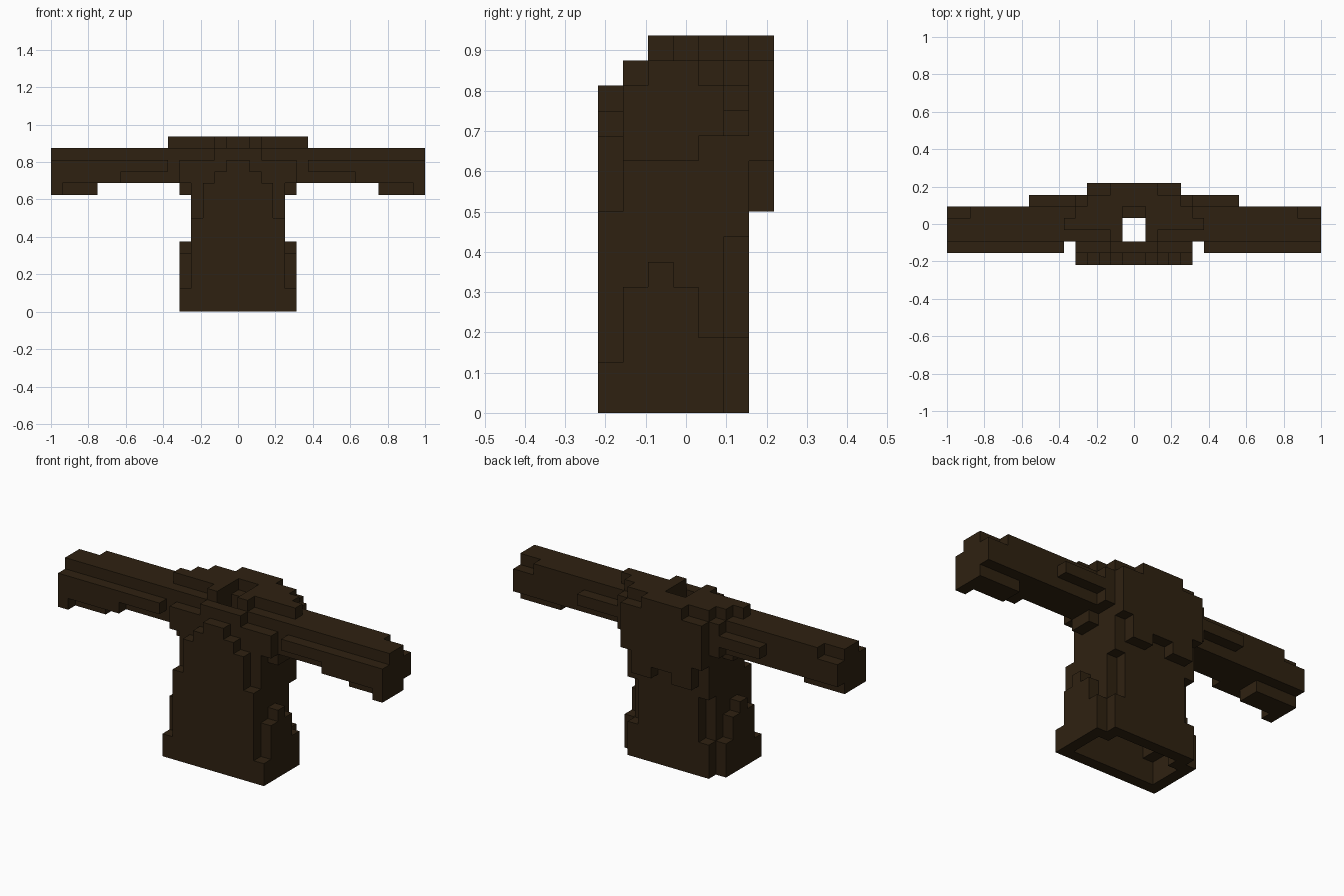
import bpy
import bmesh
from mathutils import Vector

cube = bpy.data.objects.get("Cube")
if cube:
    bpy.data.objects.remove(cube, do_unlink=True)

U = 1 / 16          # edge length of one block
Y0 = -3.5 * U       # front plane of the block grid

cloth = bpy.data.materials.new("dark_brown_cloth")
cloth.use_nodes = True
COLOR = (0.028, 0.0155, 0.0055, 1)
cloth.diffuse_color = COLOR
bsdf = cloth.node_tree.nodes["Principled BSDF"]
bsdf.inputs["Base Color"].default_value = COLOR
bsdf.inputs["Roughness"].default_value = 0.9


def box(x0, x1, y0, y1, z0, z1):
    """Blocks filling a box on the positive x side."""
    return {(x, y, z) for x in range(x0, x1)
            for y in range(y0, y1) for z in range(z0, z1)}


def union(*boxes):
    return set().union(*[box(*b) for b in boxes])


def mirrored(cells):
    return {(-1 - x, y, z) for x, y, z in cells}


# Torso core: walls, back layer and shoulder block
torso = union((0, 4, 1, 5, 0, 13), (0, 3, 5, 6, 3, 7), (0, 4, 5, 6, 0, 3),
              (0, 4, 5, 6, 7, 14), (0, 5, 2, 6, 11, 14), (0, 5, 1, 2, 11, 13),
              (4, 5, 2, 4, 10, 11), (0, 2, 1, 2, 13, 14))
# Hollow inside, open at the hem and the neck
hollow = union((0, 4, 1, 4, 0, 2), (0, 3, 1, 5, 0, 8), (0, 3, 2, 5, 8, 12),
               (0, 1, 2, 4, 12, 15))
torso -= hollow

# Stepped chest panel
front_panel = union((0, 1, 0, 1, 0, 13), (1, 2, 0, 1, 0, 12),
                    (2, 3, 0, 1, 0, 11), (3, 4, 0, 1, 0, 8), (4, 5, 0, 1, 0, 2))

# Raised hem on the flanks
side_hem = union((4, 5, 1, 2, 0, 5), (4, 5, 2, 3, 0, 6),
                 (4, 5, 3, 4, 0, 5), (4, 5, 4, 5, 0, 3))

# Upper back yoke with a notched lower edge
back_yoke = union((0, 1, 6, 7, 9, 14), (1, 3, 6, 7, 8, 14),
                  (3, 4, 6, 7, 10, 14), (0, 2, 6, 7, 14, 15))

# Raised collar and shoulder tops around the neck opening
collar = union((1, 2, 2, 3, 14, 15), (1, 6, 3, 4, 14, 15),
               (1, 5, 4, 5, 14, 15), (0, 4, 5, 6, 14, 15))

# Sleeve with front band, rear ledge and cuff
sleeve = union((5, 16, 2, 5, 11, 14), (6, 10, 1, 2, 12, 13),
               (10, 16, 1, 2, 11, 13), (5, 9, 5, 6, 12, 13),
               (12, 16, 2, 4, 10, 11), (15, 16, 1, 2, 10, 11))
sleeve -= box(14, 16, 4, 5, 13, 14)

parts = {name: cells | mirrored(cells) for name, cells in (
    ("torso", torso), ("front_panel", front_panel),
    ("back_yoke", back_yoke), ("collar", collar))}
parts["left_hem"] = side_hem
parts["right_hem"] = mirrored(side_hem)
parts["left_sleeve"] = sleeve
parts["right_sleeve"] = mirrored(sleeve)
solid = set().union(*parts.values())


def build(name, cells):
    """Skin the exposed block sides and merge them into flat faces."""
    bm = bmesh.new()
    verts = {}

    def vert(p):
        key = tuple(p)
        if key not in verts:
            verts[key] = bm.verts.new((p[0] * U, Y0 + p[1] * U, p[2] * U))
        return verts[key]

    for cell in sorted(cells):
        for axis in range(3):
            for side in (0, 1):
                near = list(cell)
                near[axis] += 2 * side - 1
                if tuple(near) in solid:
                    continue
                base = Vector(cell)
                base[axis] += side
                a, b = Vector((0, 0, 0)), Vector((0, 0, 0))
                a[(axis + 1) % 3] = 1
                b[(axis + 2) % 3] = 1
                ring = [base, base + a, base + a + b, base + b]
                if not side:
                    ring.reverse()
                bm.faces.new([vert(p) for p in ring])
    bmesh.ops.dissolve_limit(bm, angle_limit=0.01, verts=bm.verts[:],
                             edges=bm.edges[:], use_dissolve_boundaries=False)
    mesh = bpy.data.meshes.new(name)
    bm.to_mesh(mesh)
    bm.free()
    mesh.materials.append(cloth)
    obj = bpy.data.objects.new(name, mesh)
    bpy.context.collection.objects.link(obj)


for part_name, part_cells in parts.items():
    build(part_name, part_cells)
